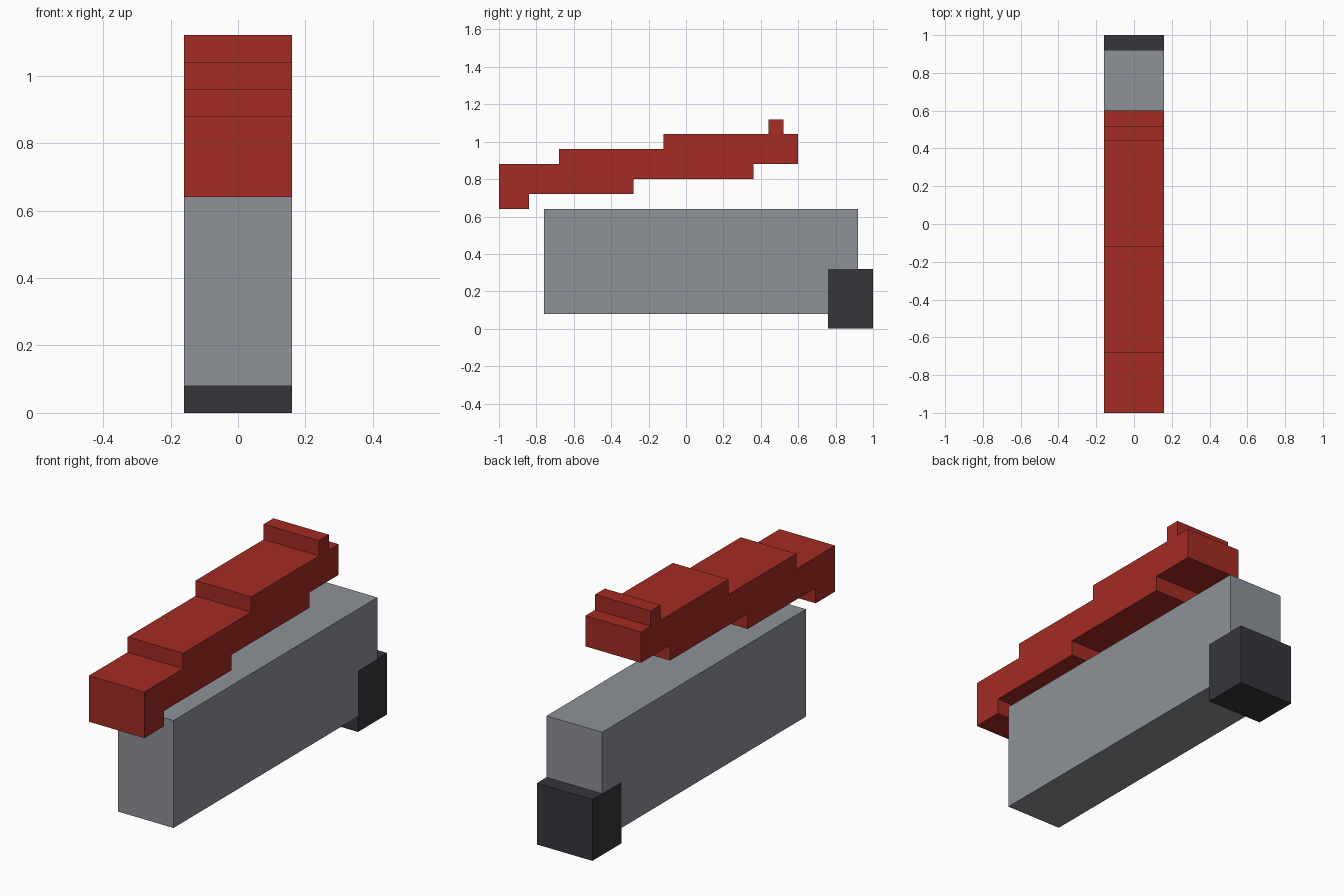
import bpy
import bmesh

cube = bpy.data.objects.get("Cube")
if cube:
    bpy.data.objects.remove(cube, do_unlink=True)

U = 0.08           # block grid unit
HALF_WIDTH = 0.16  # every part shares one width


def material(name, rgb):
    mat = bpy.data.materials.new(name)
    mat.diffuse_color = (*rgb, 1)
    mat.use_nodes = True
    mat.node_tree.nodes["Principled BSDF"].inputs["Base Color"].default_value = (*rgb, 1)
    return mat


def extrude_profile(name, profile, mat):
    """Extrude a side outline, given in grid units (y, z), across x."""
    bm = bmesh.new()
    face = bm.faces.new([bm.verts.new((-HALF_WIDTH, y * U, z * U)) for y, z in profile])
    result = bmesh.ops.extrude_face_region(bm, geom=[face])
    moved = [v for v in result["geom"] if isinstance(v, bmesh.types.BMVert)]
    bmesh.ops.translate(bm, verts=moved, vec=(2 * HALF_WIDTH, 0, 0))
    bmesh.ops.recalc_face_normals(bm, faces=bm.faces)
    mesh = bpy.data.meshes.new(name)
    bm.to_mesh(mesh)
    bm.free()
    mesh.materials.append(mat)
    obj = bpy.data.objects.new(name, mesh)
    bpy.context.collection.objects.link(obj)
    return obj


red = material("red", (0.366, 0.025, 0.017))
grey = material("grey", (0.27, 0.283, 0.309))
dark = material("dark grey", (0.037, 0.036, 0.044))

# Stepped lever, with a lip at the front and a small ridge at the back
extrude_profile("lever", [
    (-12.5, 8), (-10.5, 8), (-10.5, 9), (-3.5, 9), (-3.5, 10), (4.5, 10),
    (4.5, 11), (7.5, 11), (7.5, 13), (6.5, 13), (6.5, 14), (5.5, 14),
    (5.5, 13), (-1.5, 13), (-1.5, 12), (-8.5, 12), (-8.5, 11), (-12.5, 11)], red)

# Long body, notched at the lower back to seat the end block
extrude_profile("body", [
    (-9.5, 1), (9.5, 1), (9.5, 4), (11.5, 4), (11.5, 8), (-9.5, 8)], grey)

# Dark block at the lower back
extrude_profile("end_block", [(9.5, 0), (12.5, 0), (12.5, 4), (9.5, 4)], dark)
